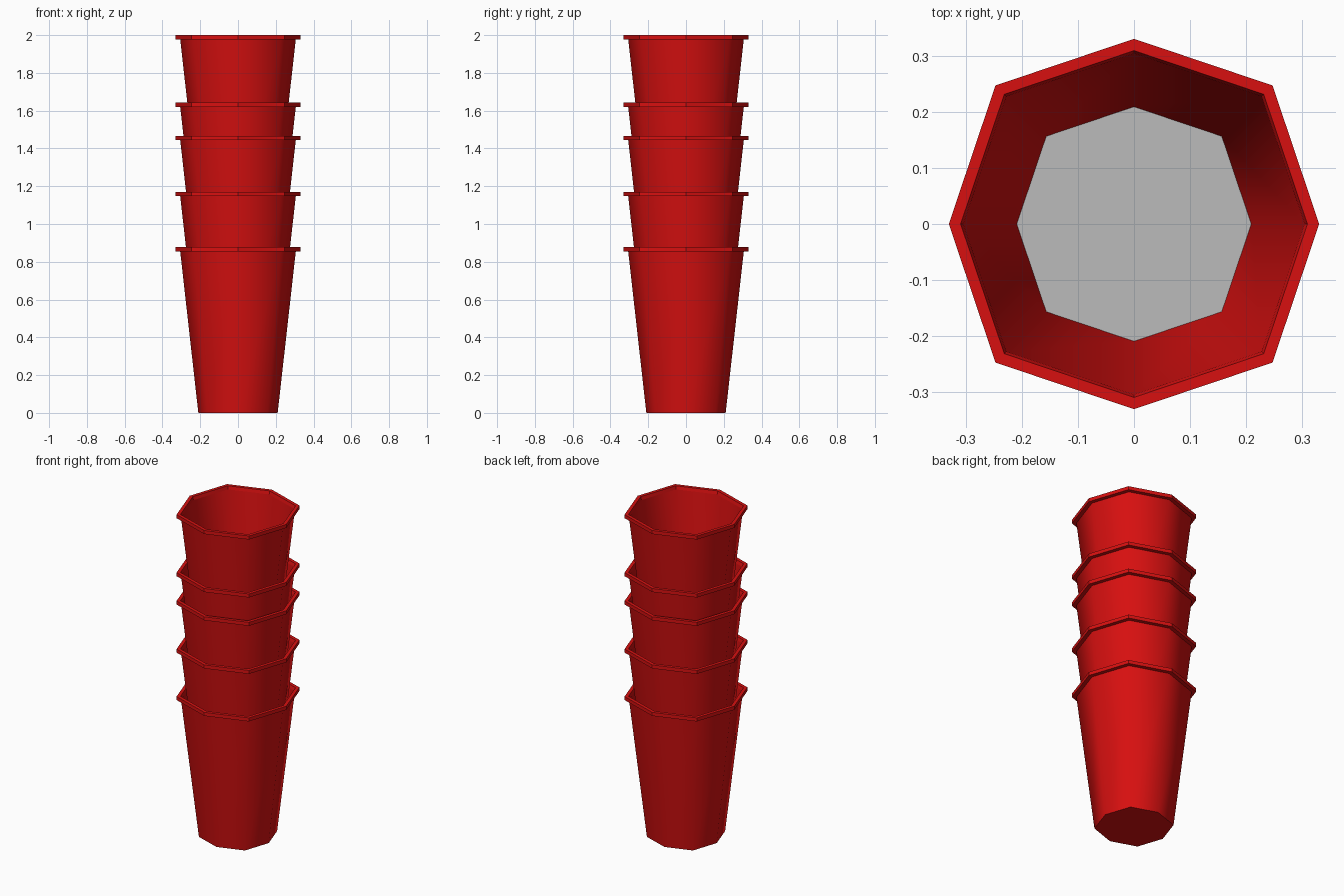
import bpy
import bmesh
from math import cos, sin, pi

if "Cube" in bpy.data.objects:
    bpy.data.objects.remove(bpy.data.objects["Cube"], do_unlink=True)


def make_material(name, colour):
    mat = bpy.data.materials.new(name)
    mat.use_nodes = True
    mat.diffuse_color = colour
    mat.node_tree.nodes["Principled BSDF"].inputs["Base Color"].default_value = colour
    return mat


red = make_material("cup red", (0.68, 0.005, 0.005, 1))
grey = make_material("floor grey", (0.5, 0.5, 0.5, 1))

# Cup section from the outer base, over the rim, down to the inner floor
HEIGHT = 0.877
PROFILE = [(0.21, 0), (0.306, 0.855), (0.33, 0.855), (0.33, HEIGHT),
           (0.309, HEIGHT), (0.304, 0.857), (0.209, 0.004)]
OUTER_WALL, INNER_WALL = 0, 5
SIDES = 8


def make_cup_mesh():
    bm = bmesh.new()
    rings = []
    for radius, z in PROFILE:
        ring = []
        for i in range(SIDES):
            # The diagonal corners stand slightly further out
            r = radius * (1.058 if i % 2 else 1)
            a = 2 * pi * i / SIDES
            ring.append(bm.verts.new((r * cos(a), r * sin(a), z)))
        rings.append(ring)
    # Walls are smooth, rim faces stay flat
    for k in range(len(rings) - 1):
        low, high = rings[k], rings[k + 1]
        for i in range(SIDES):
            j = (i + 1) % SIDES
            face = bm.faces.new((low[i], low[j], high[j], high[i]))
            face.smooth = k in (OUTER_WALL, INNER_WALL)
    bm.faces.new(rings[0][::-1])
    floor = bm.faces.new(rings[-1])
    floor.material_index = 1
    bmesh.ops.recalc_face_normals(bm, faces=bm.faces)
    mesh = bpy.data.meshes.new("cup")
    bm.to_mesh(mesh)
    bm.free()
    mesh.materials.append(red)
    mesh.materials.append(grey)
    return mesh


# Stack of nested cups
cup_mesh = make_cup_mesh()
for n, rim_top in enumerate((HEIGHT, 1.17, 1.467, 1.642, 2.0), 1):
    cup = bpy.data.objects.new(f"stacked_cup_{n}", cup_mesh)
    cup.location.z = rim_top - HEIGHT
    bpy.context.collection.objects.link(cup)
